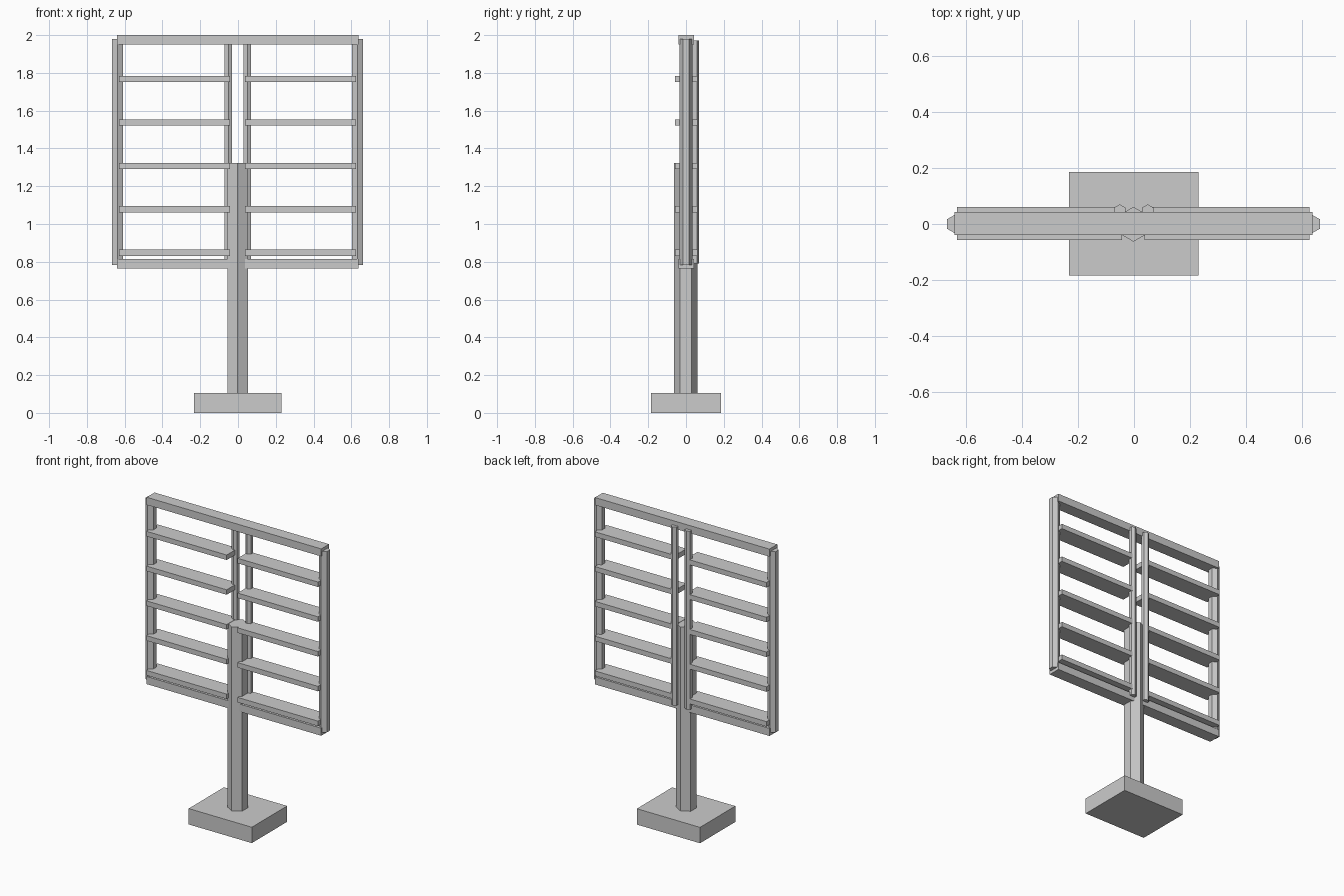
import bpy
import math

cube = bpy.data.objects.get("Cube")
if cube:
    bpy.data.objects.remove(cube, do_unlink=True)

grey = bpy.data.materials.new("plain grey")
grey.use_nodes = True
grey.diffuse_color = (0.6, 0.6, 0.6, 1)
grey.node_tree.nodes["Principled BSDF"].inputs["Base Color"].default_value = (0.6, 0.6, 0.6, 1)


def box(name, x, y, z):
    """Box from (min, max) ranges on each axis."""
    bpy.ops.mesh.primitive_cube_add(size=1, location=[sum(r) / 2 for r in (x, y, z)])
    ob = bpy.context.object
    ob.scale = [r[1] - r[0] for r in (x, y, z)]
    bpy.ops.object.transform_apply(location=False, rotation=False, scale=True)
    ob.name = name
    ob.data.materials.append(grey)


def hex_post(name, x, y, radius, z0, z1):
    """Upright six-sided post with corners pointing to front and back."""
    bpy.ops.mesh.primitive_cylinder_add(vertices=6, radius=radius, depth=z1 - z0,
                                        location=(x, y, (z0 + z1) / 2))
    ob = bpy.context.object
    # the first corner of the primitive lies on the y axis
    ob.name = name
    ob.data.materials.append(grey)


# Foot and main column
box("base_block", (-0.232, 0.23), (-0.184, 0.185), (0, 0.105))
hex_post("main_column", -0.002, -0.001, 0.062, 0.1, 1.322)

# Horizontal frame beams
box("top_beam", (-0.64, 0.637), (-0.04, 0.042), (1.95, 2.0))
box("bottom_beam", (-0.64, 0.637), (-0.04, 0.042), (0.764, 0.814))

# Outer and inner uprights, then the slats on each side
for side, s in (("right", -1), ("left", 1)):
    hex_post(side + "_outer_upright", s * 0.635 - 0.002, 0, 0.034, 0.784, 1.98)
    hex_post(side + "_inner_upright", s * 0.05 - 0.001, 0.047, 0.023, 0.792, 1.972)
    ends = sorted((s * 0.04 - 0.003, s * 0.628 - 0.003))
    for i in range(5):
        z = 0.831 + i * 0.23
        box(f"{side}_slat_{i + 1}", ends, (-0.057, 0.061), (z, z + 0.033))
